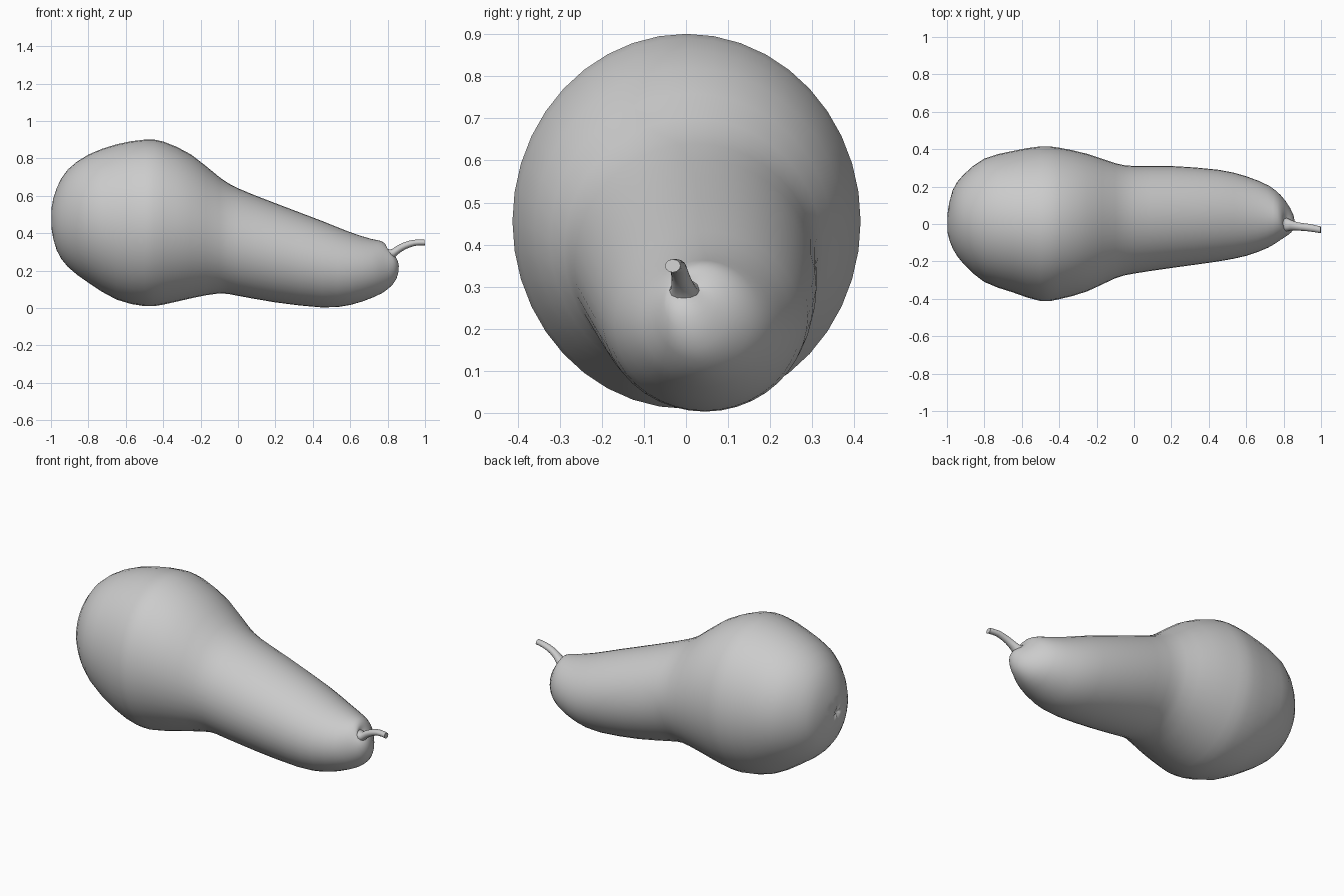
import bpy, bmesh
from math import cos, sin, pi

if "Cube" in bpy.data.objects:
    bpy.data.objects.remove(bpy.data.objects["Cube"])


def catmull(a, b, c, d, t):
    return [0.5 * (2*q + (r-p)*t + (2*p-5*q+4*r-s)*t*t + (3*q-p-3*r+s)*t**3)
            for p, q, r, s in zip(a, b, c, d)]


def loft(name, rings, segs, steps, angle, warp=None):
    """Skin elliptical rings given as (x top, z top, x bottom, z bottom, y min, y max)."""
    dense = []
    for i in range(len(rings) - 1):
        a, d = rings[max(i-1, 0)], rings[min(i+2, len(rings)-1)]
        for k in range(steps):
            dense.append(catmull(a, rings[i], rings[i+1], d, k / steps))
    dense.append(rings[-1])
    bm = bmesh.new()
    loops = []
    for n, (xt, zt, xb, zb, y0, y1) in enumerate(dense):
        loop = []
        for j in range(segs):
            t = 2 * pi * j / segs
            c, s = cos(t), sin(t)
            x = (xt+xb)/2 + (xt-xb)/2*s
            if warp:
                x += warp(n, t)
            loop.append(bm.verts.new((x, (y0+y1)/2 + (y1-y0)/2*c,
                                      (zt+zb)/2 + (zt-zb)/2*s)))
        loops.append(loop)
    for p, q in zip(loops, loops[1:]):
        for j in range(segs):
            k = (j + 1) % segs
            bm.faces.new((p[j], p[k], q[k], q[j]))
    bm.faces.new(loops[0])
    bm.faces.new(loops[-1])
    bmesh.ops.recalc_face_normals(bm, faces=bm.faces)
    me = bpy.data.meshes.new(name)
    bm.to_mesh(me)
    bm.free()
    ob = bpy.data.objects.new(name, me)
    bpy.context.collection.objects.link(ob)
    bpy.ops.object.select_all(action='DESELECT')
    bpy.context.view_layer.objects.active = ob
    ob.select_set(True)
    bpy.ops.object.shade_smooth_by_angle(angle=angle)
    return ob


def up(x, zt, zb, y0, y1):
    return (x, zt, x, zb, y0, y1)


# Squash body: bulb, neck and the tilted, dimpled stem end
body = [
    up(-0.985, .485, .465, -.01, .01),
    up(-0.998, .53, .43, -.04, .05),
    up(-0.97, .64, .31, -.13, .18),
    up(-0.91, .74, .22, -.215, .265),
    up(-0.80, .82, .135, -.31, .35),
    up(-0.65, .875, .045, -.365, .39),
    up(-0.50, .90, .01, -.412, .415),
    up(-0.40, .89, .018, -.402, .408),
    up(-0.25, .82, .052, -.36, .375),
    up(-0.10, .70, .078, -.29, .325),
    up(0.0, .64, .065, -.265, .31),
    up(0.20, .56, .03, -.235, .31),
    up(0.45, .465, .003, -.20, .29),
    up(0.60, .405, .016, -.17, .255),
    (.71, .37, .73, .06, -.125, .205),
    (.765, .358, .80, .10, -.085, .155),
    (.79, .338, .847, .155, -.06, .10),
    (.797, .318, .86, .225, -.045, .055),
    (.797, .305, .845, .27, -.025, .025),
    (.797, .297, .83, .28, -.008, .008),
]
# Shallow five-rayed scar at the blossom end
loft("squash_body", body, 40, 2, 1.4,
     lambda n, t: -0.005 * cos(5*t) if n == 1 else 0)

# Curved woody stem
stem = [
    (.78, .325, .83, .255, -.042, .036),
    (.815, .312, .845, .277, -.036, .026),
    (.845, .33, .87, .298, -.034, .014),
    (.885, .35, .90, .316, -.036, .006),
    (.935, .364, .945, .332, -.04, .0),
    (.985, .366, .985, .335, -.047, -.01),
    (.996, .365, 1.0, .334, -.05, -.013),
]
loft("stem", stem, 12, 2, 0.9)
